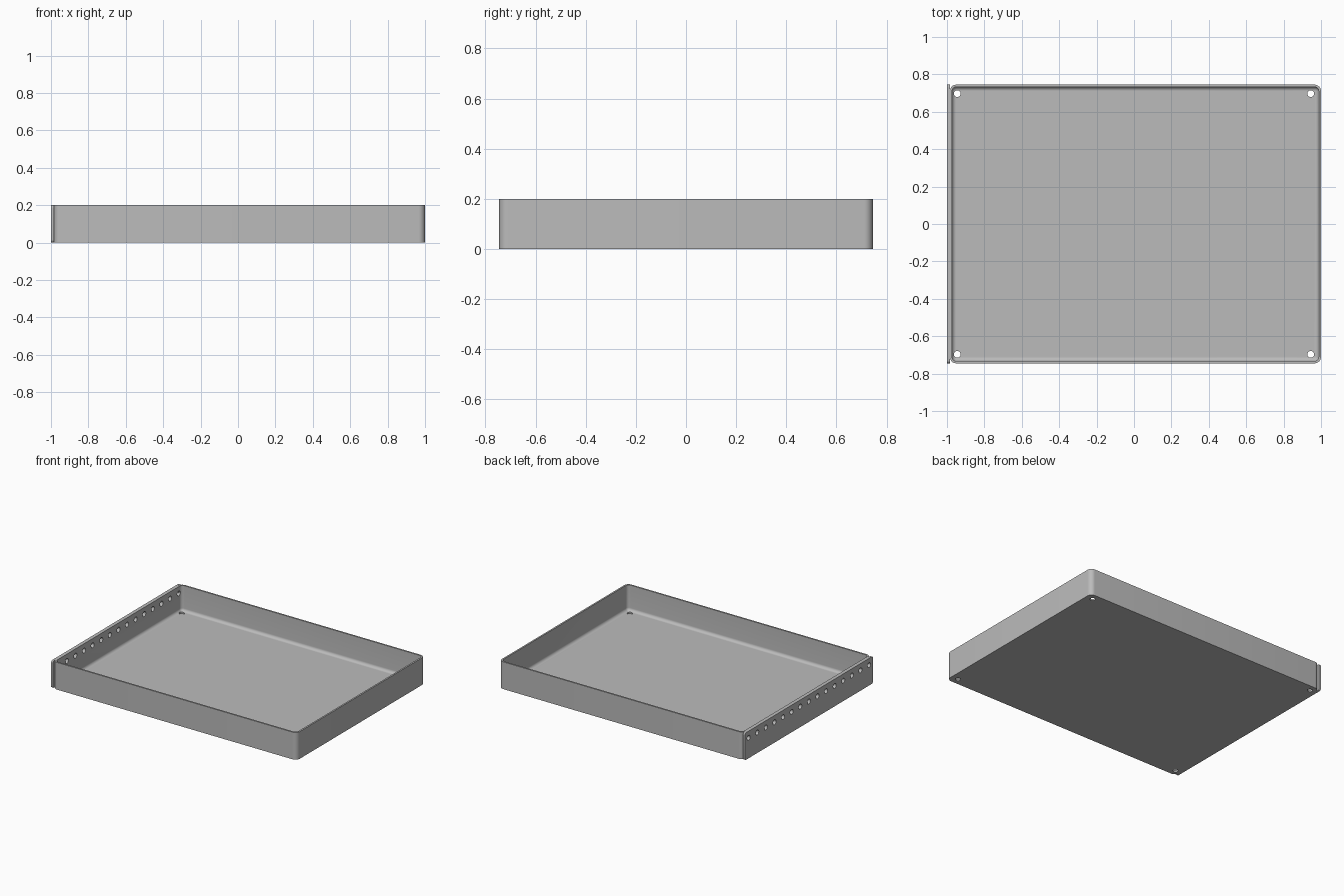
import bpy, bmesh, math
from mathutils import Matrix

cube = bpy.data.objects.get("Cube")
if cube:
    bpy.data.objects.remove(cube, do_unlink=True)

HEIGHT, WALL, FLOOR = 0.2, 0.012, 0.012
LEFT, RIGHT, HALF_Y = -0.985, 1.0, 0.745
CORNER, FILLET, STEPS = 0.035, 0.022, 8

grey = bpy.data.materials.new("plain grey")
grey.use_nodes = True
colour = (0.5, 0.5, 0.5, 1)
grey.diffuse_color = colour
grey.node_tree.nodes["Principled BSDF"].inputs["Base Color"].default_value = colour


def make_object(name, bm):
    bmesh.ops.recalc_face_normals(bm, faces=bm.faces)
    mesh = bpy.data.meshes.new(name)
    bm.to_mesh(mesh)
    bm.free()
    mesh.materials.append(grey)
    obj = bpy.data.objects.new(name, mesh)
    bpy.context.collection.objects.link(obj)
    return obj


def rounded_rect(x0, x1, y0, y1, radius):
    """Points around a rectangle with rounded corners."""
    centres = [(x1 - radius, y1 - radius), (x0 + radius, y1 - radius),
               (x0 + radius, y0 + radius), (x1 - radius, y0 + radius)]
    points = []
    for i, (cx, cy) in enumerate(centres):
        for s in range(STEPS + 1):
            a = (i + s / STEPS) * math.pi / 2
            points.append((cx + radius * math.cos(a), cy + radius * math.sin(a)))
    return points


def loft(bm, rings):
    """Join rings of points with quads and cap both ends."""
    rings = [[bm.verts.new(p) for p in ring] for ring in rings]
    for a, b in zip(rings, rings[1:]):
        for i in range(len(a)):
            j = (i + 1) % len(a)
            bm.faces.new((a[i], a[j], b[j], b[i]))
    bm.faces.new(rings[0])
    bm.faces.new(rings[-1])


def drill(obj, name, centres, radius, axis):
    """Cut round holes through an object along an axis."""
    bm = bmesh.new()
    turn = Matrix.Rotation(math.pi / 2, 4, 'Y') if axis == 'X' else Matrix()
    for c in centres:
        bmesh.ops.create_cone(bm, cap_ends=True, segments=24, radius1=radius,
                              radius2=radius, depth=0.1,
                              matrix=Matrix.Translation(c) @ turn)
    cutter = make_object(name, bm)
    cutter.hide_render = True
    mod = obj.modifiers.new(name, 'BOOLEAN')
    mod.operation, mod.solver, mod.object = 'DIFFERENCE', 'EXACT', cutter
    bpy.ops.object.select_all(action='DESELECT')
    bpy.context.view_layer.objects.active = obj
    obj.select_set(True)
    bpy.ops.object.modifier_apply(modifier=name)
    bpy.data.objects.remove(cutter, do_unlink=True)


# Tray: outer wall, rim, inner wall and filleted floor as (inset, height)
section = [(0, 0), (0, HEIGHT), (WALL, HEIGHT)]
for s in range(STEPS + 1):
    a = s / STEPS * math.pi / 2
    section.append((WALL + FILLET * (1 - math.cos(a)),
                    FLOOR + FILLET * (1 - math.sin(a))))
bm = bmesh.new()
loft(bm, [[(x, y, z) for x, y in rounded_rect(
    LEFT + d, RIGHT - d, d - HALF_Y, HALF_Y - d, CORNER - d)] for d, z in section])
tray = make_object("tray", bm)

# Side plate with rounded corners, lying against the tray wall
bm = bmesh.new()
outline = rounded_rect(-HALF_Y, HALF_Y, 0, HEIGHT, 0.015)
loft(bm, [[(x, y, z) for y, z in outline] for x in (-1, LEFT)])
plate = make_object("side_plate", bm)

# Corner holes in the floor and a row of holes through the side
drill(tray, "floor_holes", [(x, y, 0) for x in (-0.945, 0.945)
                            for y in (-0.697, 0.697)], 0.018, 'Z')
row = [(LEFT, i * 0.1, 0.15) for i in range(-7, 8)]
for obj in (tray, plate):
    drill(obj, "side_holes", row, 0.018, 'X')

# Smooth curves, sharp edges
for obj in (tray, plate):
    bpy.ops.object.select_all(action='DESELECT')
    bpy.context.view_layer.objects.active = obj
    obj.select_set(True)
    bpy.ops.object.shade_smooth_by_angle(angle=math.radians(30))
